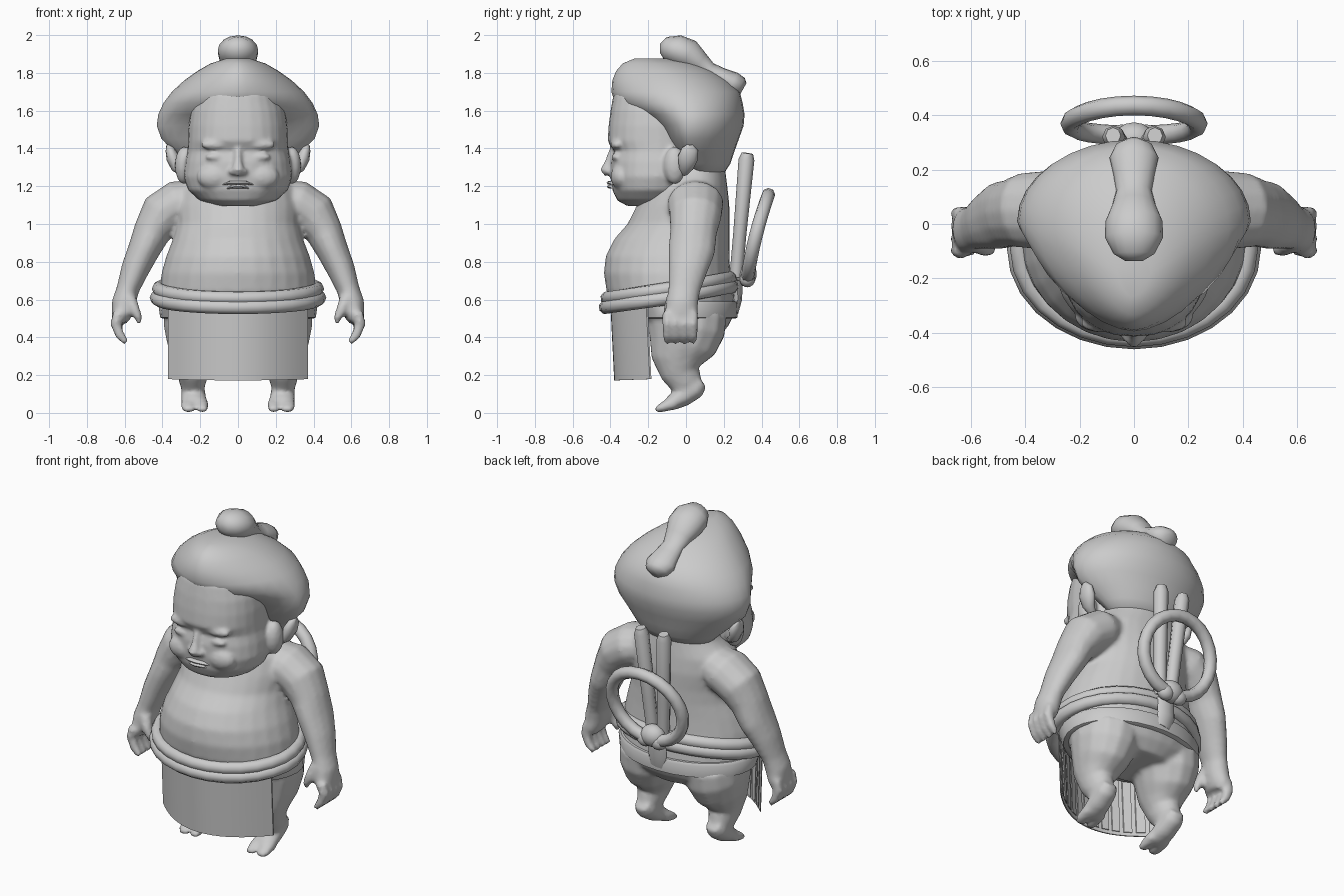
import bpy, bmesh, math
from mathutils import Vector

clay = bpy.data.materials.new("light grey")
clay.diffuse_color = (0.6, 0.6, 0.6, 1)


def bridge(bm, rings):
    """Skin a list of vertex-coordinate rings and close both ends."""
    vs = [[bm.verts.new(p) for p in r] for r in rings]
    n = len(vs[0])
    for a, b in zip(vs, vs[1:]):
        for i in range(n):
            bm.faces.new((a[i], a[(i + 1) % n], b[(i + 1) % n], b[i]))
    bm.faces.new(vs[0])
    bm.faces.new(vs[-1])


def loft(bm, rows, n=28, front=1.0, back=1.0):
    """Level rings: height, front y, middle y, back y, half width."""
    rings = []
    for z, yf, ym, yb, rx in rows:
        ring = []
        for i in range(n):
            t = 2 * math.pi * i / n
            c, s = math.cos(t), math.sin(t)
            e = front if s < 0 else back
            x = rx * math.copysign(abs(c) ** e, c)
            y = ym + (yb - ym if s > 0 else ym - yf) * math.copysign(abs(s) ** e, s)
            ring.append((x, y, z))
        rings.append(ring)
    bridge(bm, rings)


def tube(bm, rows, ref=(0, 1, 0), n=14, mx=1):
    """Oval tube: x, y, z, sideways radius, radius along the ref axis."""
    pts = [Vector((mx * r[0], r[1], r[2])) for r in rows]
    rings = []
    for i, p in enumerate(pts):
        t = (pts[min(i + 1, len(pts) - 1)] - pts[max(i - 1, 0)]).normalized()
        b = Vector(ref)
        b = (b - t * b.dot(t)).normalized()
        a = b.cross(t)
        ra, rb = rows[i][3], rows[i][4]
        rings.append([p + a * ra * math.cos(2 * math.pi * k / n)
                      + b * rb * math.sin(2 * math.pi * k / n) for k in range(n)])
    bridge(bm, rings)


def hoop(bm, path, r, n=8):
    """Closed cord along a looping path."""
    m = len(path)
    vs = []
    for i in range(m):
        p = Vector(path[i])
        t = (Vector(path[(i + 1) % m]) - Vector(path[i - 1])).normalized()
        b = Vector((0, 0.3, 1)) if abs(t.z) < 0.7 else Vector((0, 1, 0.1))
        b = Vector((0, 1, 0.02)) if r < 0.037 else b
        b = (b - t * b.dot(t)).normalized()
        a = b.cross(t)
        vs.append([bm.verts.new(p + r * (a * math.cos(2 * math.pi * k / n)
                   + b * math.sin(2 * math.pi * k / n))) for k in range(n)])
    for i in range(m):
        for k in range(n):
            a, b = vs[i], vs[(i + 1) % m]
            bm.faces.new((a[k], a[(k + 1) % n], b[(k + 1) % n], b[k]))


def ball(bm, c, r):
    got = bmesh.ops.create_uvsphere(bm, u_segments=14, v_segments=9, radius=1)
    for v in got["verts"]:
        v.co = Vector((c[0] + v.co.x * r[0], c[1] + v.co.y * r[1], c[2] + v.co.z * r[2]))


def finish(name, bm, blend=0, passes=5, angle=50):
    bmesh.ops.recalc_face_normals(bm, faces=bm.faces)
    me = bpy.data.meshes.new(name)
    bm.to_mesh(me)
    bm.free()
    me.materials.append(clay)
    ob = bpy.data.objects.new(name, me)
    bpy.context.collection.objects.link(ob)
    bpy.ops.object.select_all(action='DESELECT')
    ob.select_set(True)
    bpy.context.view_layer.objects.active = ob
    if blend:
        m = ob.modifiers.new("blend", 'REMESH')
        m.mode, m.voxel_size, m.use_smooth_shade = 'VOXEL', blend, True
        s = ob.modifiers.new("soften", 'SMOOTH')
        s.factor, s.iterations = 0.5, passes
    else:
        bpy.ops.object.shade_smooth_by_angle(angle=math.radians(angle))
    return ob


# Body: torso, hips, arms, hands, legs and feet blended together
bm = bmesh.new()
loft(bm, [(.40, -.16, 0, .17, .22), (.46, -.24, 0, .225, .37), (.53, -.34, -.03, .26, .405),
          (.64, -.42, -.07, .25, .415), (.74, -.435, -.07, .235, .405), (.83, -.425, -.06, .23, .38),
          (.92, -.38, -.04, .23, .345), (1.0, -.31, -.01, .23, .325), (1.1, -.26, .02, .23, .33),
          (1.19, -.22, .04, .22, .31), (1.27, -.16, .05, .21, .24), (1.36, -.1, .05, .2, .2)])
for s in (1, -1):
    tube(bm, [(.20, .04, 1.14, .10, .12), (.31, .05, 1.11, .125, .15), (.40, .05, 1.05, .125, .14),
              (.455, .04, .96, .10, .125), (.50, .03, .86, .085, .125), (.545, .01, .76, .075, .105),
              (.585, -.01, .65, .06, .085), (.605, -.02, .58, .065, .085), (.615, -.025, .52, .055, .09),
              (.615, -.03, .48, .035, .08)], mx=s)
    for i in range(4):                                  # curled fingers
        y = -.10 + .046 * i
        tube(bm, [(.63, y, .53, .034, .028), (.648, y, .47, .03, .027),
                  (.625, y, .41, .026, .025), (.592, y, .372, .016, .018)], mx=s, n=8)
    tube(bm, [(.575, -.07, .60, .04, .04), (.545, -.09, .54, .03, .032),
              (.525, -.09, .50, .022, .026), (.525, -.09, .475, .014, .016)], mx=s, n=8)
    tube(bm, [(.21, .01, .53, .18, .21), (.22, 0, .44, .175, .21), (.23, -.02, .35, .145, .18),
              (.235, -.04, .28, .115, .145), (.24, -.03, .21, .085, .105),
              (.24, .005, .15, .068, .085), (.24, .02, .11, .05, .06)], mx=s)
    tube(bm, [(.24, .085, .165, .045, .035), (.24, .05, .135, .062, .06), (.235, -.02, .085, .067, .055),
              (.23, -.08, .05, .07, .04), (.23, -.10, .038, .06, .03)], ref=(0, 0, 1), mx=s)
    for x, r in ((.188, .034), (.262, .042)):           # split toes
        tube(bm, [(x, -.06, .052, r, .034), (x, -.11, .036, r, .03),
                  (x, -.145, .021, r * .85, .021), (x, -.166, .013, r * .5, .012)],
             ref=(0, 0, 1), n=10, mx=s)
finish("body", bm, .014, 4)

# Face: heavy jaw and cheeks, brow, nose, eyelids and lips
bm = bmesh.new()
loft(bm, [(1.095, -.31, -.17, -.06, .10), (1.125, -.365, -.16, 0, .205), (1.18, -.39, -.16, .05, .265),
          (1.25, -.40, -.15, .08, .288), (1.33, -.40, -.14, .1, .28), (1.385, -.385, -.14, .1, .268),
          (1.44, -.415, -.14, .1, .265), (1.52, -.41, -.14, .1, .262), (1.60, -.40, -.14, .1, .25),
          (1.68, -.385, -.14, .1, .22), (1.75, -.35, -.14, .05, .16)], front=.88)
tube(bm, [(0, -.385, 1.40, .016, .02), (0, -.405, 1.33, .022, .025), (0, -.42, 1.285, .034, .035),
          (0, -.41, 1.262, .022, .025)], n=10)
for s in (1, -1):
    ball(bm, (s * .03, -.405, 1.277), (.022, .025, .018))
    ball(bm, (s * .12, -.365, 1.355), (.055, .03, .02))
    ball(bm, (s * .12, -.34, 1.25), (.10, .06, .07))
    ball(bm, (s * .11, -.365, 1.42), (.09, .035, .03))
    ball(bm, (s * .285, -.06, 1.31), (.05, .06, .10))
finish("face", bm, .011, 4)
bm = bmesh.new()
for z, w, d in ((1.218, .088, .018), (1.198, .062, .016)):
    tube(bm, [(-w, -.372, z - .012, .003, .008), (-w / 2, -.395, z, .009, d), (0, -.402, z, .011, d),
              (w / 2, -.395, z, .009, d), (w, -.372, z - .012, .003, .008)], n=8)
finish("lips", bm)

# Ears
bm = bmesh.new()
for s in (1, -1):
    tube(bm, [(.29, -.01, 1.27, .02, .02), (.325, .0, 1.30, .03, .04), (.345, .01, 1.35, .035, .055),
              (.36, .02, 1.395, .025, .045), (.372, .02, 1.42, .008, .015)], mx=s, n=10)
finish("ears", bm)

# Hair: wide cap swept back from the brow
bm = bmesh.new()
loft(bm, [(1.25, -.02, .08, .19, .20), (1.32, -.04, .06, .235, .27), (1.38, -.08, .03, .255, .335),
          (1.45, -.12, .01, .28, .405), (1.52, -.17, .01, .305, .43), (1.58, -.26, .01, .31, .422),
          (1.64, -.375, 0, .30, .395), (1.70, -.395, -.02, .285, .35), (1.76, -.39, -.04, .22, .285),
          (1.81, -.37, -.08, .14, .215), (1.85, -.335, -.13, .05, .145), (1.877, -.27, -.18, -.08, .06)],
     n=32, front=1.18)
finish("hair", bm, angle=80)

# Topknot folded forward over the crown
bm = bmesh.new()
tube(bm, [(0, -.137, 1.93, .03, .025), (0, -.11, 1.93, .075, .06), (0, -.05, 1.92, .107, .082),
          (0, .01, 1.895, .105, .085), (0, .07, 1.85, .08, .062), (0, .12, 1.81, .066, .048),
          (0, .18, 1.78, .075, .05), (0, .245, 1.745, .09, .062), (0, .285, 1.725, .07, .055),
          (0, .303, 1.715, .03, .035)], ref=(0, 0, 1), n=16)
finish("topknot", bm, angle=80)


# Belt: two tilted cords with a flat band below
def waist(t, dz, k=1.0):
    y = -.09 + .335 * k * math.sin(t)
    return (.43 * k * math.cos(t), y, .645 + .15 * y + dz + .04 * max(0, y))


bm = bmesh.new()
for dz, k, r in ((.025, .975, .037), (-.022, 1.0, .0375)):
    hoop(bm, [waist(2 * math.pi * i / 28, dz, k) for i in range(28)], r)
finish("belt", bm, angle=60)
bm = bmesh.new()
loft(bm, [(.50, -.30, -.02, .262, .40), (.505, -.34, -.02, .272, .412), (.575, -.40, -.03, .278, .422),
          (.59, -.39, -.03, .27, .41)])
finish("hip_band", bm)


# Apron: curved cloth with hanging strips behind it
def cloth(bm, x0, x1, z0, z1, off, thick, n):
    def at(x, z, o):
        y = -.40 + 1.38 * x * x + .05 * (.57 - z) + o
        return (x, y, z + (.05 * x * x if z < .3 else 0))
    rings = []
    for i in range(n + 1):
        x = x0 + (x1 - x0) * i / n
        rings.append([at(x, z0, off), at(x, z1, off), at(x, z1, off + thick), at(x, z0, off + thick)])
    bridge(bm, rings)


bm = bmesh.new()
cloth(bm, -.37, .37, .172, .57, 0, .008, 18)
finish("apron", bm, angle=40)
bm = bmesh.new()
for i in range(12):
    x = -.33 + .06 * i
    cloth(bm, x - .02, x + .02, .19, .55, .014, .006, 1)
finish("apron_strips", bm)

# Back bow: ring of rope, two upright ends, knot and tail
bm = bmesh.new()
ring = []
for i in range(24):
    t = 2 * math.pi * i / 24
    c, s = math.cos(t), math.sin(t)
    ring.append((.235 * c, .375 + .055 * s - .012 * c * c + .006, .935 + .22 * s))
hoop(bm, ring, .036)
finish("rope_ring", bm, angle=60)
bm = bmesh.new()
for s in (1, -1):
    tube(bm, [(.035, .265, .72, .035, .035), (.05, .285, .95, .04, .035),
              (.075, .32, 1.34, .042, .042), (.077, .325, 1.375, .028, .03)], mx=s, n=8)
finish("rope_ends", bm)
bm = bmesh.new()
ball(bm, (0, .315, .735), (.075, .06, .065))
for s in (1, -1):
    ball(bm, (s * .045, .325, .71), (.05, .042, .045))
tube(bm, [(0, .27, .70, .06, .03), (0, .275, .60, .06, .022), (.01, .262, .53, .05, .015)], n=8)
finish("knot", bm)
